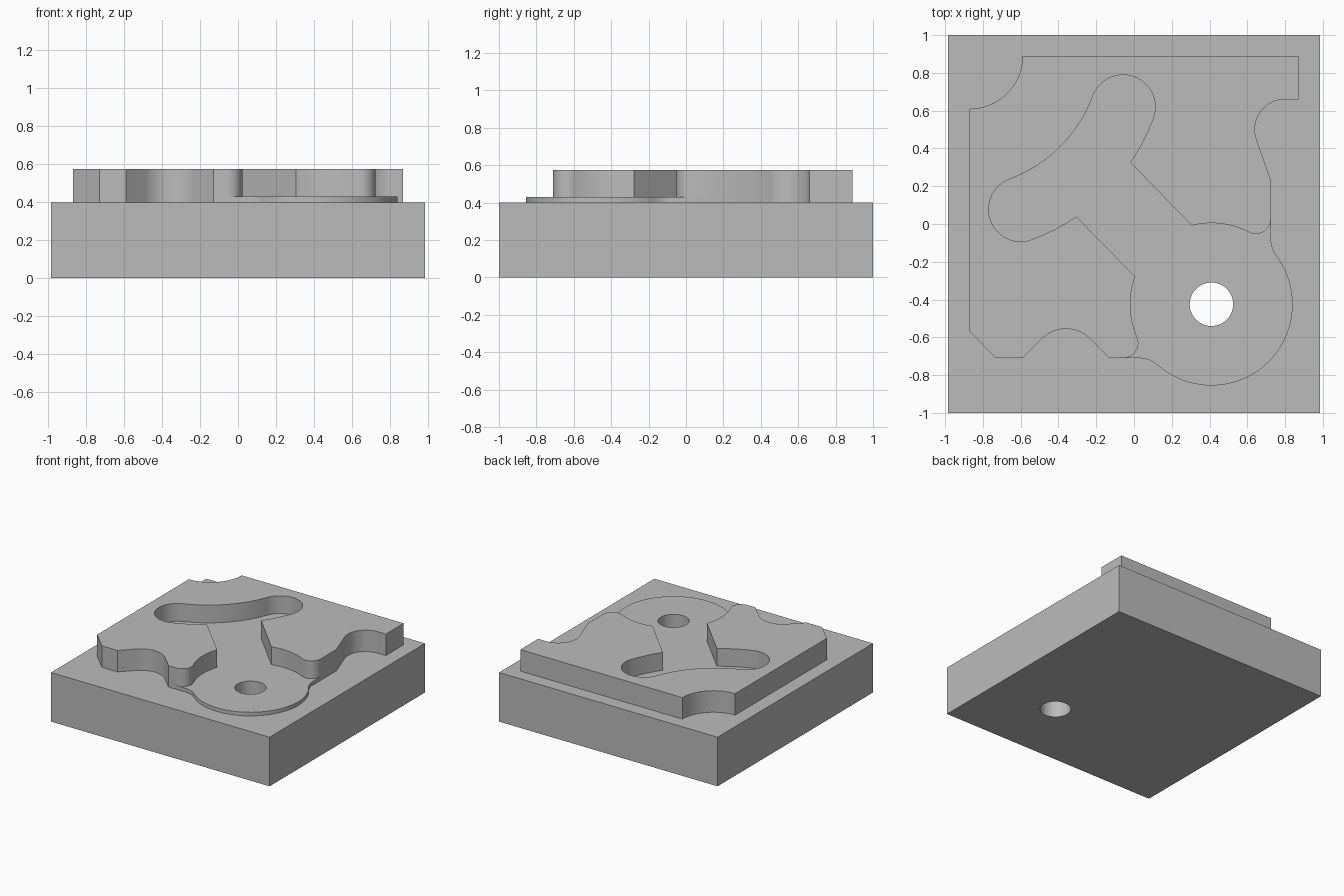
import bpy
import bmesh
from math import cos, sin, radians

if "Cube" in bpy.data.objects:
    bpy.data.objects.remove(bpy.data.objects["Cube"], do_unlink=True)

grey = bpy.data.materials.new("plain grey")
grey.use_nodes = True
grey.diffuse_color = (0.5, 0.5, 0.5, 1)
grey.node_tree.nodes["Principled BSDF"].inputs["Base Color"].default_value = (0.5, 0.5, 0.5, 1)


def arc(centre, radius, start, end):
    """Points along an arc, angles in degrees; falling angles run clockwise."""
    steps = max(4, int(abs(end - start) / 4))
    angles = [radians(start + (end - start) * i / steps) for i in range(steps + 1)]
    return [(centre[0] + radius * cos(a), centre[1] + radius * sin(a)) for a in angles]


def slab(name, loops, bottom, top):
    """Filled profile, later loops being holes, extruded between two heights."""
    curve = bpy.data.curves.new(name, "CURVE")
    curve.dimensions = "2D"
    curve.fill_mode = "BOTH"
    curve.extrude = (top - bottom) / 2
    for loop in loops:
        spline = curve.splines.new("POLY")
        spline.points.add(len(loop) - 1)
        for point, (x, y) in zip(spline.points, loop):
            point.co = (x, y, 0, 1)
        spline.use_cyclic_u = True
    obj = bpy.data.objects.new(name, curve)
    bpy.context.collection.objects.link(obj)
    bpy.ops.object.select_all(action="DESELECT")
    obj.select_set(True)
    bpy.context.view_layer.objects.active = obj
    bpy.ops.object.convert(target="MESH")
    obj = bpy.context.view_layer.objects.active
    # Weld caps to walls and move the slab to its height
    bm = bmesh.new()
    bm.from_mesh(obj.data)
    bmesh.ops.remove_doubles(bm, verts=bm.verts, dist=0.0005)
    bmesh.ops.recalc_face_normals(bm, faces=bm.faces)
    bmesh.ops.translate(bm, verts=bm.verts, vec=(0, 0, (top + bottom) / 2))
    bm.to_mesh(obj.data)
    bm.free()
    obj.data.materials.clear()
    obj.data.materials.append(grey)
    bpy.ops.object.shade_smooth_by_angle(angle=radians(30))
    return obj


# Shared centres and radii
disc, disc_r = (0.41, -0.425), 0.43
slot, inner_r, outer_r, end_r = (-0.92, 0.94), 0.75, 1.09, 0.17
slot_ends = [arc(slot, (inner_r + outer_r) / 2, a, a)[0] for a in (-69.6, -20.4)]
bore = arc(disc, 0.115, 0, 356)

# Outer edge of the raised area, from its right side round to its front side
outline = [(0.725, 0.23)]
outline += arc((0.80, 0.50), 0.16, 200, 90)
outline += [(0.87, 0.66), (0.87, 0.89)]
outline += arc((-0.87, 0.89), 0.28, 0, -90)
outline += [(-0.87, -0.57), (-0.73, -0.71), (-0.59, -0.71)]
outline += arc((-0.36, -0.735), 0.18, 135, 45)
outline += [(-0.13, -0.71)]

# Low step: raised area blended into the round pad
step = outline + arc((0.023, -0.87), 0.16, 90, 49)
step += arc(disc, disc_r, 229, 396.4)
step += arc((0.885, -0.075), 0.16, 216.4, 180)

# Upper island: same edge, with the round mouth and curved slot cut in
island = outline + arc((-0.057, -0.63), 0.08, -90, 23.7)
island += arc(disc, disc_r, 203.7, 160)
island += arc(slot, outer_r, -55.7, -69.6)
island += arc(slot_ends[0], end_r, -69.6, -249.6)
island += arc(slot, inner_r, -69.6, -20.4)
island += arc(slot_ends[1], end_r, 159.6, -20.4)
island += arc(slot, outer_r, -20.4, -34.3)
island += arc(disc, disc_r, 104, 62.6)
island += arc((0.645, 0.028), 0.08, 242.6, 360)

block = [(-0.985, -1), (0.985, -1), (0.985, 1), (-0.985, 1)]

slab("base_block", [block, bore], 0, 0.4)
slab("low_step", [step, bore], 0.4, 0.43)
slab("raised_island", [island], 0.43, 0.575)
